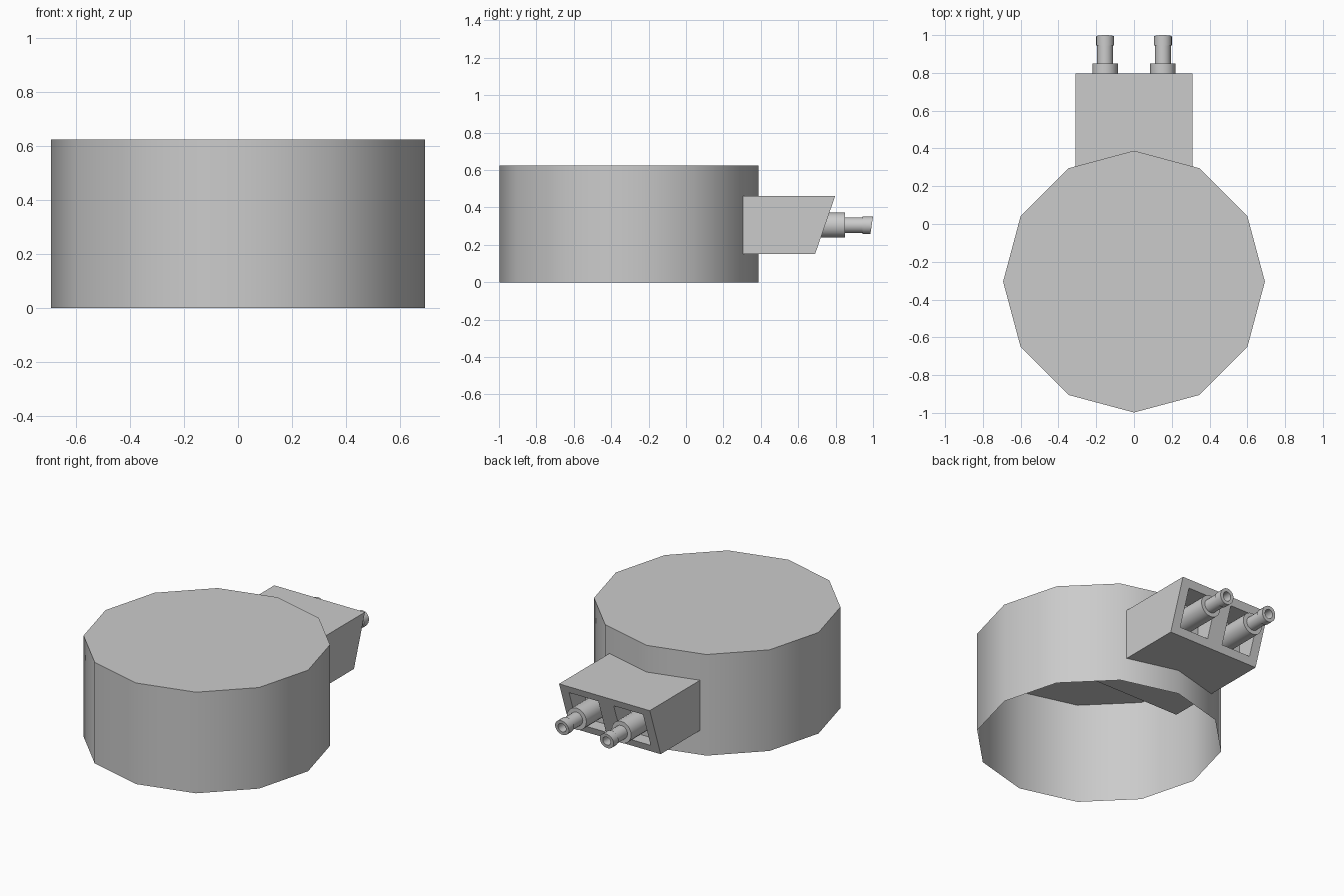
import bpy, bmesh
from math import pi, sin, cos, radians

if "Cube" in bpy.data.objects:
    bpy.data.objects.remove(bpy.data.objects["Cube"])


def make(name, verts, faces, smooth=None):
    mesh = bpy.data.meshes.new(name)
    mesh.from_pydata(verts, [], faces)
    bm = bmesh.new()
    bm.from_mesh(mesh)
    bmesh.ops.remove_doubles(bm, verts=bm.verts, dist=1e-5)
    bmesh.ops.recalc_face_normals(bm, faces=bm.faces)
    bm.to_mesh(mesh)
    bm.free()
    obj = bpy.data.objects.new(name, mesh)
    bpy.context.collection.objects.link(obj)
    if smooth:
        bpy.ops.object.select_all(action='DESELECT')
        bpy.context.view_layer.objects.active = obj
        obj.select_set(True)
        bpy.ops.object.shade_smooth_by_angle(angle=radians(smooth))
    return obj


def prism(name, profile, x0, x1):
    # Extrude a y-z outline along x
    n = len(profile)
    verts = [(x, y, z) for x in (x0, x1) for y, z in profile]
    faces = [tuple(range(n)), tuple(range(n, 2 * n))]
    faces += [(i, (i + 1) % n, n + (i + 1) % n, n + i) for i in range(n)]
    return make(name, verts, faces)


# Drum: twelve-sided shell, closed on top and open underneath
N, R, CY, H = 12, 0.693, -0.305, 0.625
ring = [(R * sin(2 * pi * i / N), CY + R * cos(2 * pi * i / N)) for i in range(N)]
verts = [(x, y, z) for z in (0, H) for x, y in ring]
faces = [(i, (i + 1) % N, N + (i + 1) % N, N + i) for i in range(N)]
faces.append(tuple(range(N, 2 * N)))
make("drum", verts, faces, 40)

# Connector housing with a slanted rear, running into the drum
housing = prism("connector_housing",
                [(0.0, 0.15), (0.69, 0.15), (0.797, 0.46), (0.0, 0.46)], -0.31, 0.31)

PX, PZ, FLOOR = 0.153, 0.305, 0.62
# Nozzle profile: radius, y, slant of the tip
profile = [(0.067, FLOOR - 0.01, 0), (0.067, 0.85, 0), (0.042, 0.85, 0),
           (0.042, 0.945, 0), (0.047, 0.945, 0), (0.047, 0.993, 0.15),
           (0.027, 0.993, 0.15), (0.027, 0.88, 0), (0.0, 0.88, 0)]
SEG = 20
for side, s in (("left", -1), ("right", 1)):
    # Recessed pocket
    cutter = prism(side + "_pocket_cutter",
                   [(FLOOR, 0.195), (0.95, 0.195), (0.95, 0.415), (FLOOR, 0.415)],
                   s * PX - 0.1, s * PX + 0.1)
    cutter.hide_render = True
    cutter.hide_viewport = True
    cutter.display_type = 'WIRE'
    mod = housing.modifiers.new(side + "_pocket", 'BOOLEAN')
    mod.operation = 'DIFFERENCE'
    mod.object = cutter
    mod.solver = 'EXACT'

    # Stepped hollow nozzle
    verts, faces = [], []
    for r, y, slant in profile:
        for k in range(SEG):
            a = 2 * pi * k / SEG
            dz = r * sin(a)
            verts.append((s * PX + r * cos(a), y + slant * dz, PZ + dz))
    for j in range(len(profile) - 1):
        for k in range(SEG):
            k2 = (k + 1) % SEG
            quad = [j * SEG + k, j * SEG + k2, (j + 1) * SEG + k2, (j + 1) * SEG + k]
            faces.append(quad)
    faces.append(list(range(SEG)))
    # Collapse the inner end to a flat cap instead of a zero-radius ring
    last = (len(profile) - 2) * SEG
    faces = [f for f in faces if max(f) < last + SEG]
    faces.append(list(range(last, last + SEG)))
    make(side + "_nozzle", verts[:last + SEG], faces, 35)
